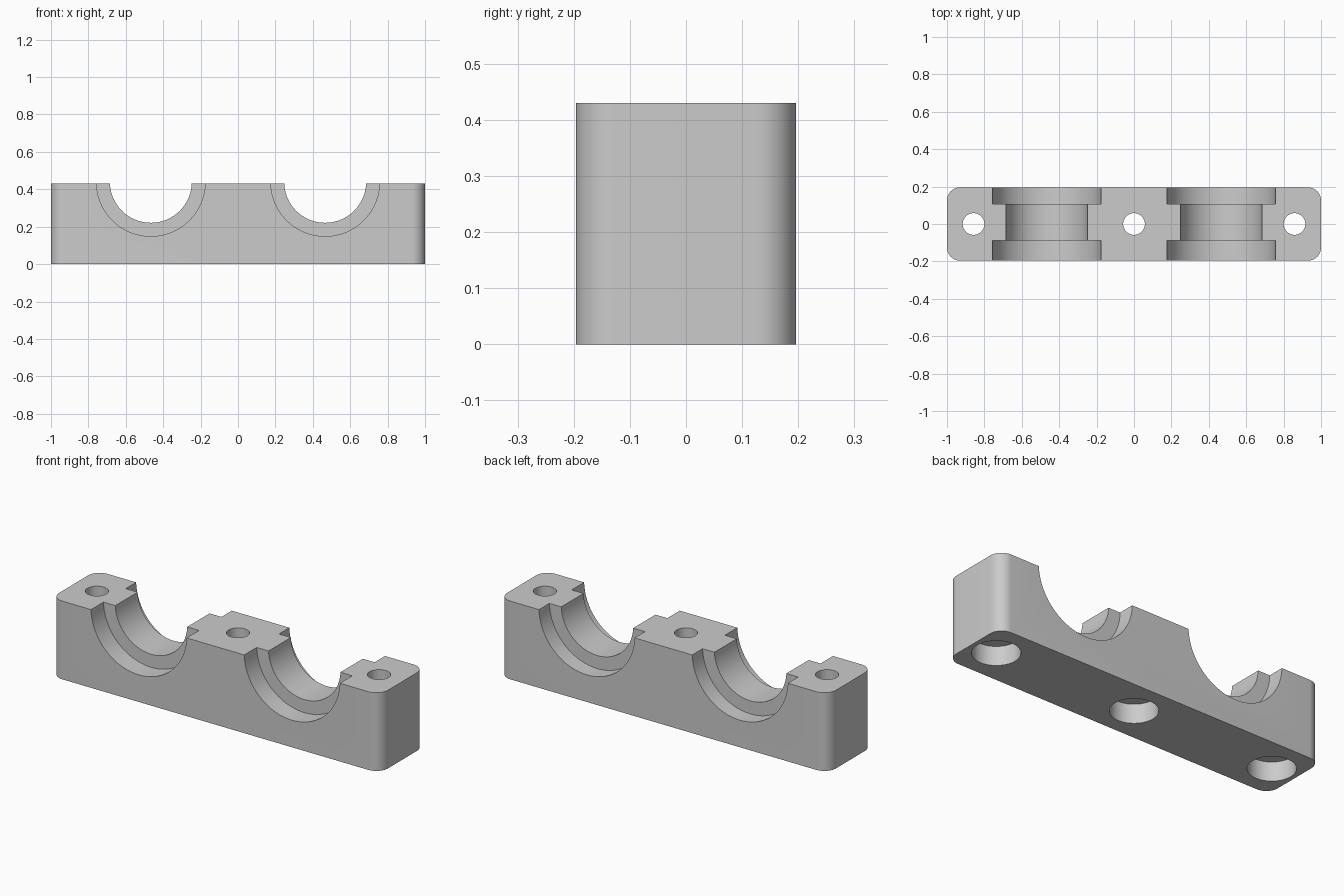
import bpy
import bmesh
import math
from mathutils import Matrix, Vector

HEIGHT = 0.43
HALF_LENGTH, HALF_DEPTH = 1.0, 0.196
CORNER = 0.07

if "Cube" in bpy.data.objects:
    bpy.data.objects.remove(bpy.data.objects["Cube"])

grey = bpy.data.materials.new("light grey")
grey.use_nodes = True
grey.diffuse_color = (0.6, 0.6, 0.6, 1)
grey.node_tree.nodes["Principled BSDF"].inputs["Base Color"].default_value = grey.diffuse_color


def make_object(name, bm):
    bmesh.ops.recalc_face_normals(bm, faces=bm.faces)
    mesh = bpy.data.meshes.new(name)
    bm.to_mesh(mesh)
    bm.free()
    mesh.materials.append(grey)
    obj = bpy.data.objects.new(name, mesh)
    bpy.context.collection.objects.link(obj)
    return obj


def stepped_cutter(name, profile, matrix, sides):
    """Solid turned around local z from (radius, height) points."""
    bm = bmesh.new()
    rings = []
    for radius, z in profile:
        angles = [2 * math.pi * i / sides for i in range(sides)]
        rings.append([bm.verts.new(matrix @ Vector((radius * math.cos(a), radius * math.sin(a), z)))
                      for a in angles])
    for low, high in zip(rings, rings[1:]):
        for i in range(sides):
            j = (i + 1) % sides
            bm.faces.new((low[i], low[j], high[j], high[i]))
    bm.faces.new(rings[0])
    bm.faces.new(rings[-1])
    cutter = make_object(name, bm)
    cutter.hide_render = True
    return cutter


# Block with rounded upright corners
bm = bmesh.new()
bmesh.ops.create_cube(bm, size=1)
bmesh.ops.scale(bm, vec=(2 * HALF_LENGTH, 2 * HALF_DEPTH, HEIGHT), verts=bm.verts)
bmesh.ops.translate(bm, vec=(0, 0, HEIGHT / 2), verts=bm.verts)
upright = [e for e in bm.edges if abs(e.verts[0].co.z - e.verts[1].co.z) > 0.1]
bmesh.ops.bevel(bm, geom=upright, offset=CORNER, segments=12, profile=0.5, affect="EDGES")
block = make_object("clamp_block", bm)

# Stepped saddles for the two tubes, turned around the y axis
cutters = []
saddle = [(0.291, -0.3), (0.291, -0.088), (0.219, -0.088),
          (0.219, 0.106), (0.291, 0.106), (0.291, 0.3)]
for side, x in (("right", -0.466), ("left", 0.466)):
    place = Matrix.Translation((x, 0, 0.44)) @ Matrix.Rotation(-math.pi / 2, 4, "X")
    cutters.append(stepped_cutter(side + "_saddle_cutter", saddle, place, 96))

# Bolt holes, wider at the underside
bolt = [(0.118, -0.1), (0.118, 0.105), (0.058, 0.105), (0.058, 0.6)]
for side, x in (("right", -0.858), ("middle", 0), ("left", 0.858)):
    cutters.append(stepped_cutter(side + "_bolt_cutter", bolt, Matrix.Translation((x, 0, 0)), 64))

for cutter in cutters:
    cut = block.modifiers.new(cutter.name, "BOOLEAN")
    cut.operation = "DIFFERENCE"
    cut.solver = "EXACT"
    cut.object = cutter

# Apply the cuts, drop the cutters and smooth the curved walls
bpy.context.view_layer.update()
evaluated = block.evaluated_get(bpy.context.evaluated_depsgraph_get())
finished = bpy.data.meshes.new_from_object(evaluated)
block.modifiers.clear()
block.data = finished
for cutter in cutters:
    bpy.data.objects.remove(cutter)

bpy.ops.object.select_all(action="DESELECT")
block.select_set(True)
bpy.context.view_layer.objects.active = block
bpy.ops.object.shade_smooth_by_angle(angle=math.radians(30))
